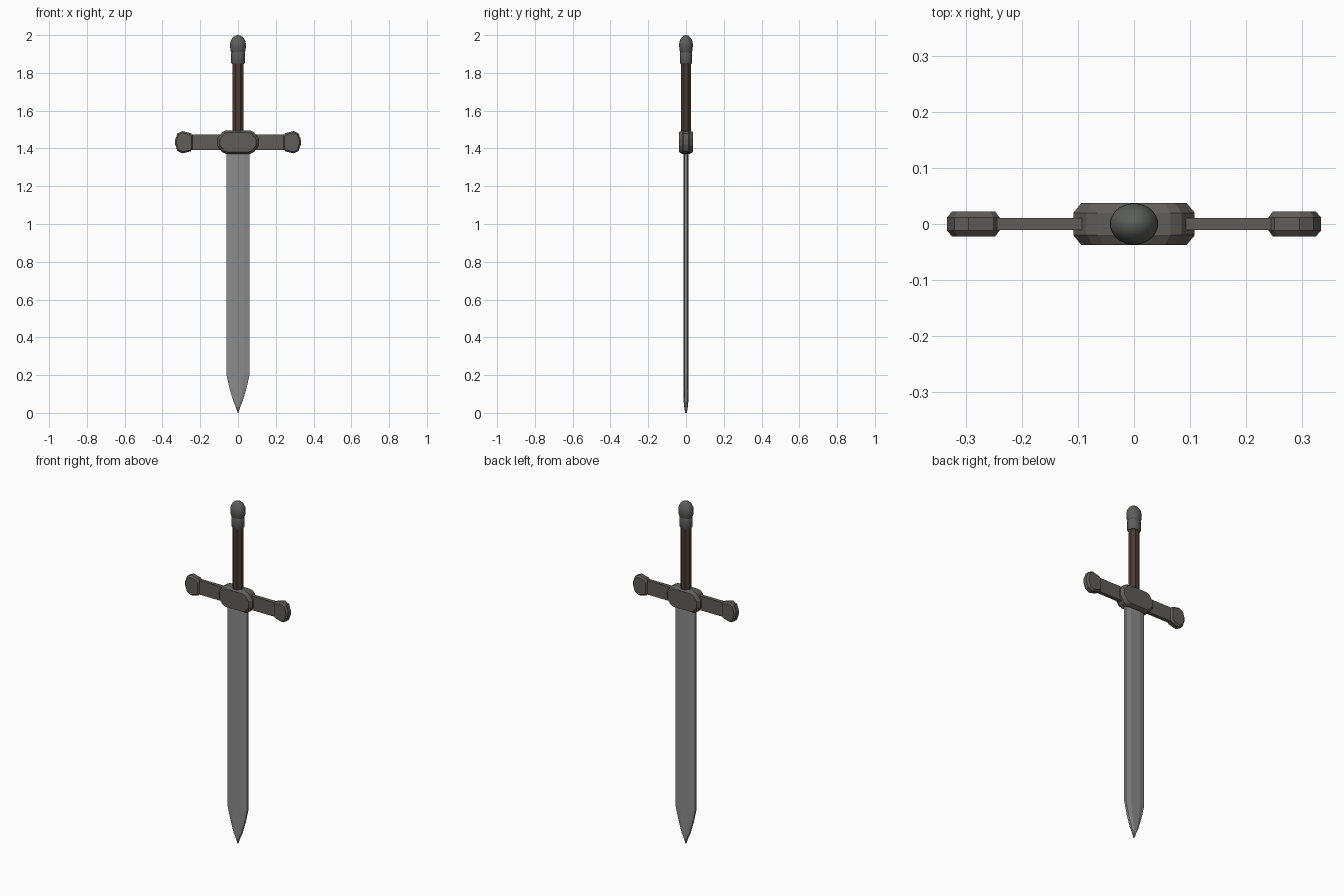
import bpy, bmesh, math

cube = bpy.data.objects.get("Cube")
if cube:
    bpy.data.objects.remove(cube, do_unlink=True)


def material(name, rgb):
    m = bpy.data.materials.new(name)
    m.use_nodes = True
    m.diffuse_color = (*rgb, 1)
    m.node_tree.nodes["Principled BSDF"].inputs["Base Color"].default_value = (*rgb, 1)
    return m


steel = material("blade steel", (0.26, 0.26, 0.26))
iron = material("guard iron", (0.115, 0.11, 0.1))
cap_iron = material("pommel iron", (0.105, 0.112, 0.105))
leather = material("brown leather", (0.075, 0.043, 0.032))


def loft(name, rings, mat, smooth=False):
    """Skin a stack of equal-length point rings and cap both ends."""
    bm = bmesh.new()
    loops = [[bm.verts.new(p) for p in ring] for ring in rings]
    n = len(loops[0])
    for a, b in zip(loops, loops[1:]):
        for i in range(n):
            j = (i + 1) % n
            bm.faces.new((a[i], a[j], b[j], b[i]))
    bm.faces.new(loops[0])
    bm.faces.new(loops[-1])
    bmesh.ops.remove_doubles(bm, verts=bm.verts, dist=0.0001)
    bmesh.ops.recalc_face_normals(bm, faces=bm.faces)
    mesh = bpy.data.meshes.new(name)
    bm.to_mesh(mesh)
    bm.free()
    obj = bpy.data.objects.new(name, mesh)
    bpy.context.collection.objects.link(obj)
    mesh.materials.append(mat)
    if smooth:
        bpy.ops.object.select_all(action='DESELECT')
        obj.select_set(True)
        bpy.context.view_layer.objects.active = obj
        bpy.ops.object.shade_smooth_by_angle(angle=math.radians(35))
    return obj


def turned(name, profile, mat, sides, depth, smooth):
    """Oval turned part from (radius, height) pairs; depth squashes y."""
    rings = []
    for r, z in profile:
        angles = [2 * math.pi * (i + 0.5) / sides for i in range(sides)]
        rings.append([(r * math.cos(a), r * depth * math.sin(a), z) for a in angles])
    return loft(name, rings, mat, smooth)


def plate(name, outline, centre, inset, half, shoulder, mat):
    """Slab with bevelled front and back; outline is x, z around its centre."""
    cx, cz = centre
    rings = []
    for y, cut in ((-half, inset), (-shoulder, 0), (shoulder, 0), (half, inset)):
        ring = []
        for x, z in outline:
            length = math.hypot(x, z)
            k = 1 - cut / length
            ring.append((cx + x * k, y, cz + z * k))
        rings.append(ring)
    return loft(name, rings, mat)


# Blade: flat middle, bevelled sides, thin edge facets, pointed tip
rings = []
for z, w, t in ((1.40, 0.062, 1), (0.205, 0.062, 1), (0.13, 0.045, 1),
                (0.06, 0.024, 0.95), (0.03, 0.011, 0.75), (0.006, 0.002, 0.3)):
    m, e, f = w * 0.5, 0.007 * t, 0.013 * t
    rings.append([(-w, -e, z), (-m, -f, z), (m, -f, z), (w, -e, z),
                  (w, e, z), (m, f, z), (-m, f, z), (-w, e, z)])
loft("blade", rings, steel)

# Guard block in the middle
guard_z = 1.433
quarter = [(0.108, 0.02), (0.085, 0.052), (0.065, 0.062)]
outline = (quarter + [(-x, z) for x, z in reversed(quarter)]
           + [(-x, -z) for x, z in quarter] + [(x, -z) for x, z in reversed(quarter)])
plate("guard_block", outline, (0, guard_z), 0.014, 0.037, 0.02, iron)

# Guard arms and their flared ends
half_end = [(-0.047, 0.036), (-0.037, 0.048), (0.008, 0.059), (0.033, 0.047), (0.046, 0.012)]
for side, label in ((1, "left"), (-1, "right")):
    arm = []
    for x in (0.08, 0.27):
        arm.append([(side * x, y, guard_z + z) for y, z in
                    ((-0.011, -0.041), (0.011, -0.041), (0.011, 0.041), (-0.011, 0.041))])
    loft("guard_arm_" + label, arm, iron)
    end = half_end + [(x, -z) for x, z in reversed(half_end)]
    plate("guard_end_" + label, [(side * x, z) for x, z in end],
          (side * 0.287, guard_z), 0.009, 0.022, 0.012, iron)

# Grip, collar and domed pommel
turned("grip", [(0.032, 1.45), (0.032, 1.87)], leather, 8, 0.88, False)
turned("pommel_collar", [(0.033, 1.848), (0.037, 1.854), (0.037, 1.905), (0.034, 1.912)],
       cap_iron, 24, 0.9, True)
dome = [(0.034, 1.905), (0.040, 1.92)]
for i in range(9):
    a = math.pi / 2 * i / 8
    dome.append((max(0.043 * math.cos(a), 0.0005), 1.945 + 0.055 * math.sin(a)))
turned("pommel", dome, cap_iron, 24, 0.86, True)

# Rest the tip on the ground
bpy.data.objects["blade"].data.vertices.foreach_get
for v in bpy.data.objects["blade"].data.vertices:
    if v.co.z < 0.01:
        v.co.z = 0
